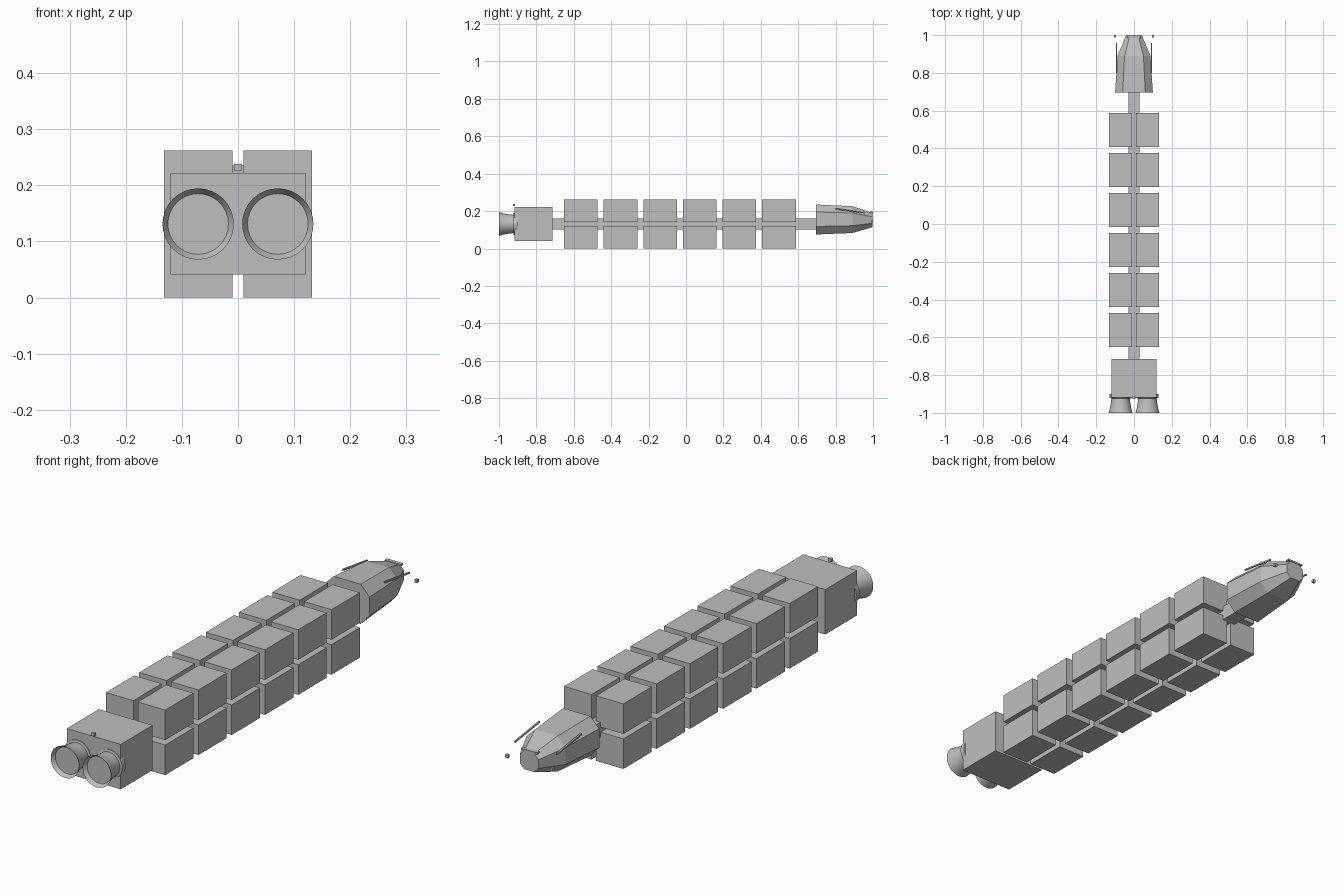
import bpy, bmesh, math
from mathutils import Vector

if "Cube" in bpy.data.objects:
    bpy.data.objects.remove(bpy.data.objects["Cube"])

grey = bpy.data.materials.new("hull_grey")
grey.diffuse_color = (0.52, 0.52, 0.52, 1)
grey.use_nodes = True
grey.node_tree.nodes["Principled BSDF"].inputs["Base Color"].default_value = grey.diffuse_color
ZC = 0.131  # height of the spine axis


def finish(bm, name):
    bmesh.ops.recalc_face_normals(bm, faces=bm.faces)
    me = bpy.data.meshes.new(name)
    bm.to_mesh(me)
    bm.free()
    me.materials.append(grey)
    ob = bpy.data.objects.new(name, me)
    bpy.context.collection.objects.link(ob)
    return ob


def box(name, lo, hi):
    bm = bmesh.new()
    bmesh.ops.create_cube(bm, size=1)
    lo, hi = Vector(lo), Vector(hi)
    for v in bm.verts:
        v.co = Vector([lo[i] + (v.co[i] + 0.5) * (hi[i] - lo[i]) for i in range(3)])
    return finish(bm, name)


def loft(name, rings, smooth=False):
    """Skin a list of equal-length point rings and cap both ends."""
    bm = bmesh.new()
    rows = [[bm.verts.new(p) for p in r] for r in rings]
    n = len(rows[0])
    for a, b in zip(rows, rows[1:]):
        for i in range(n):
            f = bm.faces.new((a[i], a[(i + 1) % n], b[(i + 1) % n], b[i]))
            f.smooth = smooth
    bm.faces.new(rows[0])
    bm.faces.new(rows[-1])
    ob = finish(bm, name)
    if smooth:
        bpy.context.view_layer.objects.active = ob
        ob.select_set(True)
        bpy.ops.object.shade_smooth_by_angle(angle=math.radians(25))
        ob.select_set(False)
    return ob


# spine and engine block
box("spine", (-0.03, -0.73, ZC - 0.03), (0.03, 0.71, ZC + 0.03))
box("engine_block", (-0.12, -0.918, 0.041), (0.12, -0.715, 0.222))

# cargo containers: six rows of four
for i in range(6):
    y = -0.562 + i * 0.2118
    for x0, x1 in ((-0.132, -0.01), (0.01, 0.132)):
        for z0, z1 in ((0, 0.121), (0.141, 0.262)):
            box("cargo_container", (x0, y - 0.09, z0), (x1, y + 0.09, z1))

# engine nozzles: (y, radius) profile ending in the recessed disc
profile = [(-0.9, 0.058), (-0.921, 0.058), (-0.923, 0.049), (-0.945, 0.051),
           (-0.975, 0.056), (-1.0, 0.0635), (-0.984, 0.054)]
for x in (-0.071, 0.071):
    loft("engine_nozzle",
         [[(x + r * math.cos(t * math.tau / 32), y, ZC + r * math.sin(t * math.tau / 32))
           for t in range(32)] for y, r in profile], True)


# command module: tapering eight-sided hull
def section(y, top_w, side_w, z0, z1, z2, z3):
    half = [(top_w, z3), (side_w, z2), (side_w, z1), (top_w, z0)]
    return [(x, y, z) for x, z in half] + [(-x, y, z) for x, z in reversed(half)]


loft("command_module", [
    section(0.695, 0.06, 0.1, 0.075, 0.118, 0.195, 0.235),
    section(0.89, 0.05, 0.087, 0.083, 0.122, 0.19, 0.226),
    section(0.998, 0.022, 0.042, 0.115, 0.135, 0.17, 0.19),
])

# nose bar, sensor rods and running lights
box("nose_bar", (-0.036, 0.985, 0.19), (0.036, 1.0, 0.197))
for s in (-1, 1):
    rings = []
    for y, z in ((0.80, 0.212), (0.957, 0.19)):
        rings.append([(s * 0.093 + a * 0.003, y, z + b * 0.003)
                      for a, b in ((-1, -1), (1, -1), (1, 1), (-1, 1))])
    loft("sensor_rod", rings)
    box("running_light", (s * 0.1 - 0.006, 0.988, 0.14), (s * 0.1 + 0.006, 1.0, 0.152))
box("rear_light", (-0.007, -0.926, 0.226), (0.007, -0.914, 0.238))
